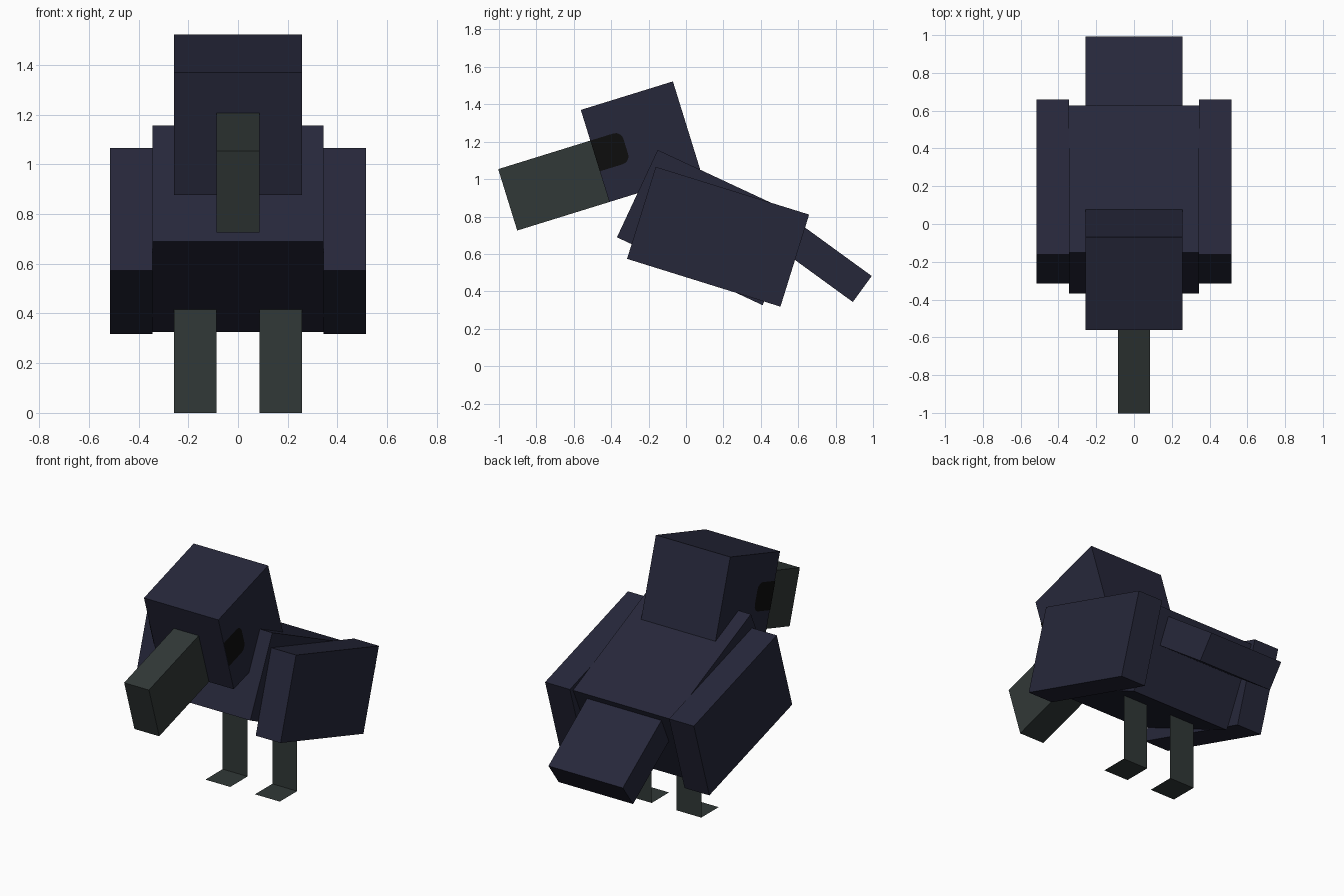
import bpy, math
from mathutils import Matrix, Vector

if "Cube" in bpy.data.objects:
    bpy.data.objects.remove(bpy.data.objects["Cube"])

U = 0.0859  # modelling grid unit


def srgb(r, g, b):
    def lin(c):
        c /= 255
        return c / 12.92 if c <= 0.04045 else ((c + 0.055) / 1.055) ** 2.4
    return (lin(r), lin(g), lin(b), 1)


def material(name, rgb):
    m = bpy.data.materials.new(name)
    m.diffuse_color = srgb(*rgb)
    m.use_nodes = True
    m.node_tree.nodes["Principled BSDF"].inputs["Base Color"].default_value = m.diffuse_color
    return m


FEATHER = material("dark_blue_feather", (38, 39, 58))
HORN = material("grey_green_horn", (49, 56, 55))
BLACK = material("eye_black", (13, 13, 13))


def mesh_object(name, verts, faces, mat):
    me = bpy.data.meshes.new(name)
    me.from_pydata([tuple(v) for v in verts], [], faces)
    me.materials.append(mat)
    ob = bpy.data.objects.new(name, me)
    bpy.context.collection.objects.link(ob)
    return ob


def pitched(y, z, degrees):
    """Frame at (0, y, z) pitched about the x axis."""
    return Matrix.Translation((0, y, z)) @ Matrix.Rotation(math.radians(degrees), 4, 'X')


def box(name, frame, size, mat, offset=(0, 0, 0)):
    """Box with size in grid units, placed in a pitched frame."""
    bpy.ops.mesh.primitive_cube_add(size=1)
    ob = bpy.context.object
    ob.name = name
    m = frame @ Matrix.Translation(Vector(offset) * U)
    ob.data.transform(m @ Matrix.Diagonal((*[s * U for s in size], 1)))
    ob.data.materials.append(mat)
    return ob


# Body and tail
box("body", pitched(0.129, 0.741, -25), (8, 10, 6), FEATHER)
box("tail", pitched(0.734, 0.564, -36), (6, 6, 2), FEATHER)

# Head and beak
head = pitched(-0.24, 1.20, 17.2)
box("head", head, (6, 6, 6), FEATHER)
box("beak", head, (2, 6, 4), HORN, (0, -6, -1))

# Eye outline: square at the front edge, rounded at the back
r = 0.5
outline = [(-3, -1)]
for cy, cz, start in ((-1 - r, -1 + r, -90), (-1 - r, 1 - r, 0)):
    for i in range(5):
        a = math.radians(start + i * 22.5)
        outline.append((cy + r * math.cos(a), cz + r * math.sin(a)))
outline.append((-3, 1))

wing_frame = pitched(0.1715, 0.692, -17.3)
for side, label in ((1, "right"), (-1, "left")):
    # Wing
    box(label + "_wing", wing_frame, (2, 10, 6), FEATHER, (5 * side, 0, 0))
    # Eye plate
    pts = outline if side > 0 else outline[::-1]
    verts = [head @ Vector((side * (3 * U + 0.003), y * U, z * U)) for y, z in pts]
    mesh_object(label + "_eye", verts, [list(range(len(verts)))], BLACK)
    # Flat leg with flat foot reaching forward
    x0, x1 = sorted((side * U, side * 3 * U))
    y0, y1 = 0.217, 0.217 - 2 * U
    top = 0.43
    mesh_object(label + "_leg", [(x0, y0, 0), (x1, y0, 0), (x1, y0, top), (x0, y0, top)],
                [(0, 1, 2, 3)], HORN)
    mesh_object(label + "_foot", [(x0, y1, 0), (x1, y1, 0), (x1, y0, 0), (x0, y0, 0)],
                [(0, 1, 2, 3)], HORN)
